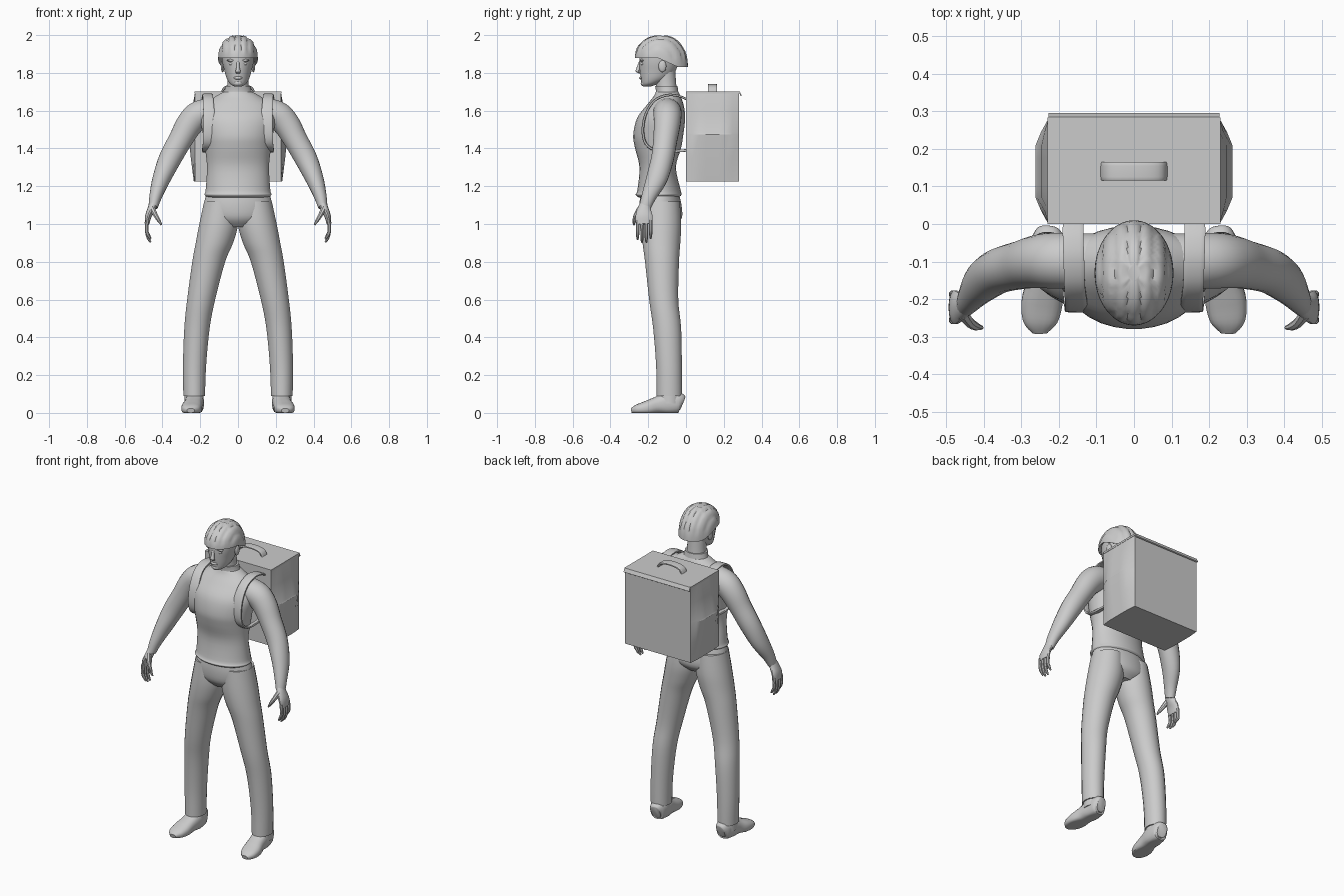
import bpy, bmesh, math
from mathutils import Vector, Matrix

cube = bpy.data.objects.get("Cube")
if cube:
    bpy.data.objects.remove(cube, do_unlink=True)

GREY = (0.6, 0.6, 0.6, 1)
grey = bpy.data.materials.new("plain_grey")
grey.use_nodes = True
grey.diffuse_color = GREY
grey.node_tree.nodes["Principled BSDF"].inputs["Base Color"].default_value = GREY
X, Y, Z = Vector((1, 0, 0)), Vector((0, 1, 0)), Vector((0, 0, 1))


def finish(name, bm, mirror=False, angle=40):
    """Turn a bmesh into a shaded object, optionally mirrored across x."""
    bmesh.ops.recalc_face_normals(bm, faces=bm.faces)
    mesh = bpy.data.meshes.new(name)
    bm.to_mesh(mesh)
    bm.free()
    mesh.materials.append(grey)
    mesh.shade_smooth()
    mesh.set_sharp_from_angle(angle=math.radians(angle))
    obj = bpy.data.objects.new(name, mesh)
    bpy.context.collection.objects.link(obj)
    if mirror:
        obj.modifiers.new("Mirror", 'MIRROR').use_mirror_merge = False
    return obj


def skin(name, rings, mirror=False, angle=40):
    """Bridge closed rings of points and cap both ends."""
    bm = bmesh.new()
    loops = [[bm.verts.new(p) for p in ring] for ring in rings]
    n = len(loops[0])
    for a, b in zip(loops, loops[1:]):
        for i in range(n):
            j = (i + 1) % n
            bm.faces.new((a[i], a[j], b[j], b[i]))
    bm.faces.new(loops[0])
    bm.faces.new(loops[-1])
    return finish(name, bm, mirror, angle)


def resample(rows, steps):
    """Smooth spline through the rows."""
    rows = [Vector(r) for r in rows]
    ext = [rows[0]] + rows + [rows[-1]]
    out = []
    for a, b, c, d in zip(ext, ext[1:], ext[2:], ext[3:]):
        for k in range(steps):
            t = k / steps
            out.append(b + (c - a) * (t / 2) + (a * 2 - b * 5 + c * 4 - d) * (t * t / 2)
                       + (b * 3 - a - c * 3 + d) * (t ** 3 / 2))
    return out + [rows[-1]]


def loft(name, rows, ref=X, level=False, mirror=False, sides=20, power=1.0, steps=4, floor=None):
    """Rows are x, y, z, radius along ref, radius across ref."""
    pts = resample(rows, steps)
    rings = []
    for i, p in enumerate(pts):
        centre = Vector(p[:3])
        ahead, behind = pts[min(i + 1, len(pts) - 1)], pts[max(i - 1, 0)]
        t = Z if level else (Vector(ahead[:3]) - Vector(behind[:3])).normalized()
        u = (ref - t * ref.dot(t)).normalized()
        v = t.cross(u)
        ring = []
        for k in range(sides):
            a = math.tau * (k + 0.5) / sides
            c, s = (math.copysign(abs(q) ** power, q) for q in (math.cos(a), math.sin(a)))
            q = centre + u * (c * p[3]) + v * (s * p[4])
            if floor is not None:
                q.z = max(q.z, floor)
            ring.append(q)
        rings.append(ring)
    return skin(name, rings, mirror)


def blob(name, loc, size, mirror=False):
    bm = bmesh.new()
    bmesh.ops.create_uvsphere(bm, u_segments=14, v_segments=8, radius=1,
                              matrix=Matrix.Translation(loc) @ Matrix.Diagonal((*size, 1)))
    return finish(name, bm, mirror)


# Jersey with rolled hem, and collar
loft("jersey", [(0, -.145, 1.14, .16, .105), (0, -.145, 1.155, .178, .122),
                (0, -.143, 1.18, .172, .115), (0, -.15, 1.3, .165, .097),
                (0, -.148, 1.4, .175, .122), (0, -.147, 1.47, .185, .133),
                (0, -.132, 1.56, .2, .128), (0, -.11, 1.63, .18, .098),
                (0, -.1, 1.675, .12, .072), (0, -.1, 1.7, .075, .06)], level=True, sides=32)
loft("collar", [(0, -.1, 1.67, .085, .065), (0, -.1, 1.7, .074, .06),
                (0, -.104, 1.73, .068, .06)], level=True)

# Trousers
loft("trouser_seat", [(0, -.14, 1.17, .165, .1), (0, -.135, 1.1, .182, .112),
                      (0, -.13, 1.03, .17, .108), (0, -.13, .985, .1, .07)], level=True, sides=28)
loft("trouser_legs", [(.09, -.132, 1.12, .09, .1), (.102, -.13, 1.0, .104, .106),
                      (.125, -.13, .9, .1, .101), (.155, -.127, .8, .088, .091),
                      (.195, -.118, .6, .075, .078), (.217, -.1, .45, .068, .075),
                      (.23, -.09, .25, .062, .069), (.232, -.088, .09, .058, .068)],
     level=True, mirror=True)

# Shoes
loft("shoes", [(.226, -.02, .05, .03, .04), (.228, -.04, .055, .045, .055),
               (.23, -.1, .05, .05, .06), (.236, -.155, .04, .05, .045),
               (.245, -.21, .025, .055, .038), (.25, -.26, .018, .046, .026),
               (.25, -.29, .012, .02, .012)], mirror=True, power=.8, floor=0)
loft("shoe_cuffs", [(.232, -.088, .05, .052, .06), (.232, -.088, .11, .05, .06)],
     level=True, mirror=True, steps=1)

# Arms and hands
loft("arms", [(.1, -.1, 1.6, .075, .07), (.2, -.098, 1.58, .075, .076),
              (.255, -.1, 1.53, .071, .072), (.305, -.11, 1.445, .064, .064),
              (.36, -.125, 1.345, .06, .06), (.405, -.155, 1.24, .056, .048),
              (.435, -.195, 1.15, .04, .034), (.449, -.217, 1.09, .031, .025)],
     ref=Y, mirror=True)
loft("palms", [(.446, -.215, 1.11, .028, .022), (.46, -.221, 1.075, .037, .021),
               (.475, -.222, 1.04, .046, .017), (.482, -.221, 1.0, .043, .012)],
     ref=Y, mirror=True, sides=14)
for i in range(4):
    y = -.187 - .023 * i
    drop = (.02, .0, .0, .015)[i]
    loft(f"fingers_{i + 1}", [(.48, y, 1.02, .011, .011), (.484, y, .965, .01, .01),
                              (.475, y, .925 + drop, .009, .009),
                              (.462, y, .903 + drop, .005, .005)],
         ref=Y, mirror=True, sides=8, steps=2)
loft("thumbs", [(.455, -.24, 1.085, .016, .016), (.438, -.262, 1.05, .014, .013),
                (.42, -.273, 1.02, .011, .01), (.405, -.276, .995, .005, .005)],
     ref=Y, mirror=True, sides=8, steps=2)

# Neck, head and face
loft("neck", [(0, -.1, 1.68, .064, .056), (0, -.106, 1.74, .056, .055),
              (0, -.115, 1.82, .056, .058)], level=True)
loft("head", [(0, -.208, 1.728, .018, .02), (0, -.19, 1.742, .042, .045),
              (0, -.165, 1.77, .06, .075), (0, -.15, 1.81, .072, .095),
              (0, -.143, 1.86, .084, .105), (0, -.14, 1.91, .085, .105),
              (0, -.14, 1.95, .06, .08)], level=True, sides=24)
loft("nose", [(0, -.242, 1.862, .007, .006), (0, -.251, 1.83, .009, .01),
              (0, -.256, 1.808, .014, .011), (0, -.244, 1.798, .01, .008)],
     level=True, sides=10)
blob("lips", (0, -.239, 1.773), (.024, .009, .008))
blob("chin", (0, -.222, 1.745), (.026, .018, .016))
blob("eyes", (.033, -.23, 1.848), (.015, .01, .008), True)
blob("brows", (.035, -.232, 1.866), (.024, .012, .007), True)
blob("ears", (.081, -.125, 1.835), (.01, .021, .032), True)

# Helmet with lengthwise ridges
rings = []
for scale, lift in ((.8, .015), (.95, .0)):
    rings.append((scale, lift, 0))
rings += [(math.cos(t), 0, math.sin(t)) for t in [math.pi / 2 * k / 13 for k in range(13)]]
shell = []
for r, lift, h in rings:
    ring = []
    for k in range(64):
        a = math.tau * k / 64
        r2 = r ** .85
        x, y = .105 * r2 * math.cos(a), .14 * r2 * math.sin(a)
        rim = 1.88 - .05 * max(0, min(1, (y + .02) / .11))
        groove = max(0, math.cos(abs(x) * math.tau / .036 - math.pi)) ** 3 * (h > .2)
        z = rim + lift + (2.0 - rim) * h ** .9 - .3 * y * y * (h > .5)
        shrink = 1 - .05 * groove
        ring.append((x * shrink, -.13 + y * shrink, z - .008 * groove * h))
    shell.append(ring)
skin("helmet", shell, angle=50)

# Delivery box with bulging sides and a fold at mid height
def box_ring(z, bulge, half=.228, back=.28):
    right = []
    for k in range(9):
        f = k / 8
        right.append((half + bulge * min(1, 1.5 * math.sin(math.pi * f)), back * f, z))
    return right + [(-x, y, z) for x, y, z in reversed(right)]


skin("box", [box_ring(1.225, .006), box_ring(1.35, .022), box_ring(1.475, .034),
             box_ring(1.482, .03), box_ring(1.6, .018), box_ring(1.692, 0)], angle=25)
skin("box_lid", [box_ring(z, 0, .23, .283) for z in (1.69, 1.702)])
skin("lid_flap", [[(x, .279, 1.702), (x, .285, 1.702), (x, .295, 1.68), (x, .289, 1.676)]
                  for x in (-.228, .228)])
loft("handle", [(-.085, .14, 1.695, .025, .006), (-.07, .14, 1.722, .025, .006),
                (-.03, .14, 1.734, .025, .006), (.03, .14, 1.734, .025, .006),
                (.07, .14, 1.722, .025, .006), (.085, .14, 1.695, .025, .006)],
     ref=Y, power=.4, sides=12)

# Shoulder straps
loft("straps", [(.162, .005, 1.66, .028, .006), (.162, -.04, 1.678, .028, .006),
                (.16, -.1, 1.682, .028, .007), (.158, -.165, 1.655, .028, .007),
                (.154, -.21, 1.59, .03, .007), (.154, -.228, 1.51, .03, .007),
                (.16, -.218, 1.435, .026, .007), (.172, -.17, 1.393, .018, .007),
                (.175, -.08, 1.385, .012, .007), (.17, .005, 1.39, .012, .007)],
     mirror=True, power=.4, sides=12)
